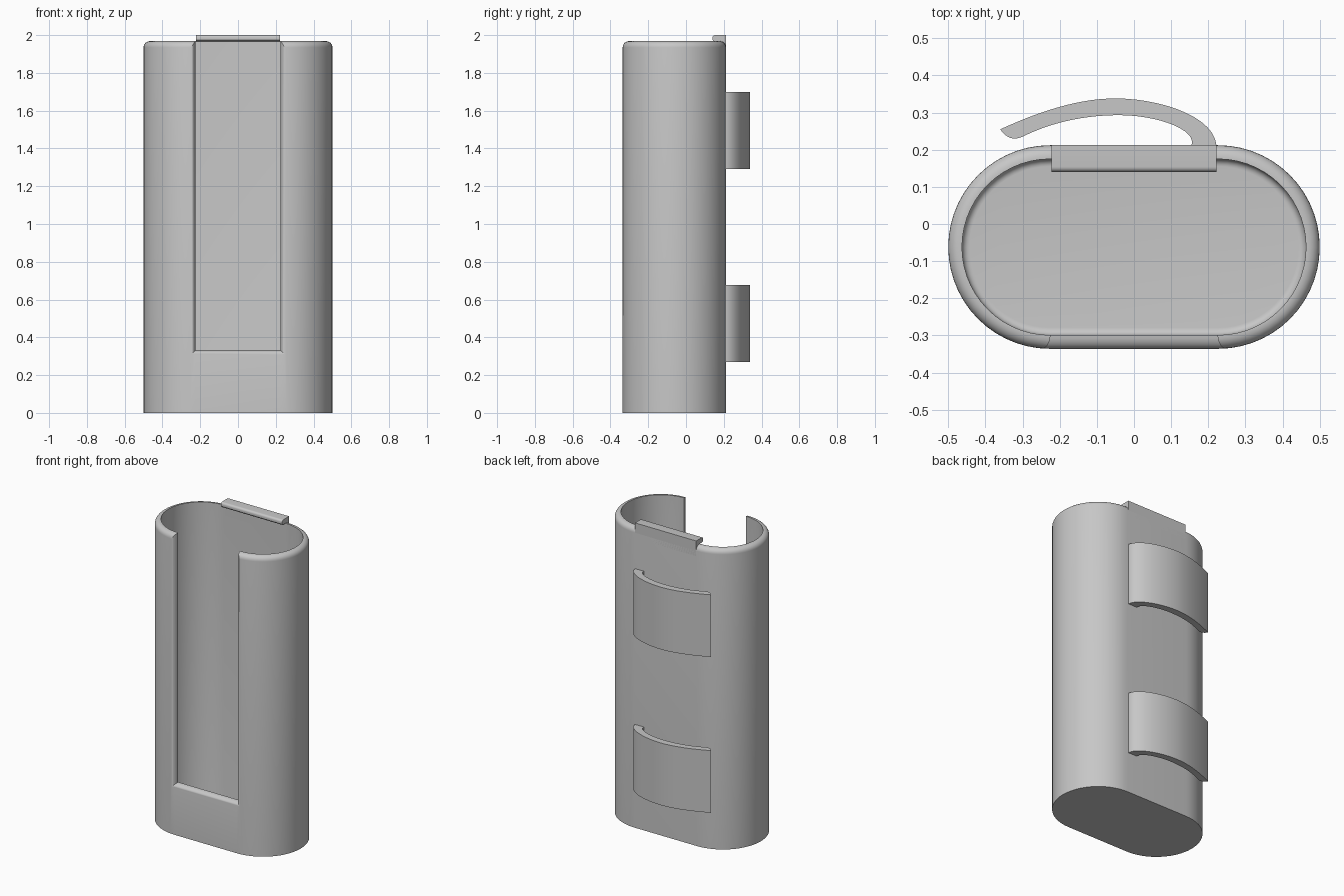
import bpy, bmesh, math
from mathutils import Vector
from mathutils.geometry import interpolate_bezier

if "Cube" in bpy.data.objects:
    bpy.data.objects.remove(bpy.data.objects["Cube"], do_unlink=True)

grey = bpy.data.materials.new("plain grey")
grey.use_nodes = True
colour = (0.57, 0.57, 0.57, 1)
grey.diffuse_color = colour
grey.node_tree.nodes["Principled BSDF"].inputs["Base Color"].default_value = colour

CX, CY, R = 0.226, -0.062, 0.274     # half straight length, body centre, end radius
WALL, TOP, FILLET = 0.037, 1.968, 0.033
BACK, FRONT = CY + R, CY - R


def loft(name, rings):
    """Closed solid skinned through rings of equal point count."""
    bm = bmesh.new()
    loops = [[bm.verts.new(p) for p in ring] for ring in rings]
    n = len(loops[0])
    for a, b in zip(loops, loops[1:]):
        for i in range(n):
            j = (i + 1) % n
            bm.faces.new((a[i], a[j], b[j], b[i]))
    bm.faces.new(loops[0])
    bm.faces.new(loops[-1])
    bmesh.ops.recalc_face_normals(bm, faces=bm.faces)
    mesh = bpy.data.meshes.new(name)
    bm.to_mesh(mesh)
    bm.free()
    mesh.materials.append(grey)
    ob = bpy.data.objects.new(name, mesh)
    bpy.context.collection.objects.link(ob)
    return ob


def activate(ob):
    bpy.ops.object.select_all(action="DESELECT")
    ob.select_set(True)
    bpy.context.view_layer.objects.active = ob


def smooth(ob):
    activate(ob)
    bpy.ops.object.shade_smooth_by_angle(angle=math.radians(32))


def stadium(r, z, seg=28):
    pts = []
    for side in (1, -1):
        for i in range(seg + 1):
            a = -math.pi / 2 + math.pi * i / seg
            pts.append((side * (CX + r * math.cos(a)), CY + side * r * math.sin(a), z))
    return pts


# Hollow body: outer wall, rounded rim, inner wall, floor with a small fillet
steps = [i * math.pi / 12 for i in range(7)]
rings = [stadium(R, 0)]
rings += [stadium(R - FILLET * (1 - math.cos(a)), TOP - FILLET * (1 - math.sin(a))) for a in steps]
rings.append(stadium(R - WALL, TOP))
rings += [stadium(R - WALL - 0.02 * (1 - math.cos(a)), 0.057 - 0.02 * math.sin(a)) for a in steps]
body = loft("body", rings)

# Front slot cutter, flared outward so the slot edges come out rounded
def slot_ring(y, flare):
    w, low = 0.225 + flare, 0.332 - flare
    return [(-w, y, low), (w, y, low), (w, y, 2.2), (-w, y, 2.2)]

sections = [slot_ring(CY, 0)]
sections += [slot_ring(FRONT + WALL * (1 - math.sin(a)), 0.025 * (1 - math.cos(a))) for a in steps]
sections.append(slot_ring(FRONT - 0.05, 0.025))
cutter = loft("slot_cutter", sections)
cutter.hide_render = True
cut = body.modifiers.new("slot", "BOOLEAN")
cut.operation, cut.solver, cut.object = "DIFFERENCE", "EXACT", cutter
activate(body)
bpy.ops.object.modifier_apply(modifier=cut.name)
bpy.data.objects.remove(cutter, do_unlink=True)
smooth(body)

# Lip at the top of the back wall, overhanging the opening
lip = [(BACK, 1.9), (BACK, 2.0)]
lip += [(0.154 - 0.014 * math.sin(a), 1.986 + 0.014 * math.cos(a)) for a in steps]
lip += [(0.14, 1.975), (0.146, 1.968), (BACK - WALL, 1.966), (BACK - WALL, 1.9)]
smooth(loft("top_lip", [[(x, y, z) for y, z in lip] for x in (-0.222, 0.222)]))

# Two curved belt clips on the back
def bezier(*pts):
    return [tuple(p)[:2] for p in interpolate_bezier(*[Vector((x, y, 0)) for x, y in pts], 14)]

clip = [(0.222, 0.2)]
clip += bezier((0.222, BACK), (0.215, 0.29), (0.07, 0.338), (-0.05, 0.338))
clip += bezier((-0.05, 0.338), (-0.14, 0.338), (-0.24, 0.31), (-0.36, 0.255))[1:]
clip += bezier((-0.36, 0.255), (-0.345, 0.232), (-0.325, 0.224), (-0.30, 0.235))[1:]
clip += bezier((-0.30, 0.235), (-0.22, 0.275), (-0.13, 0.293), (-0.04, 0.293))[1:]
clip += bezier((-0.04, 0.293), (0.06, 0.293), (0.17, 0.255), (0.155, BACK))[1:]
clip.append((0.155, 0.2))
for name, low in (("lower_clip", 0.27), ("upper_clip", 1.292)):
    smooth(loft(name, [[(x, y, z) for x, y in clip] for z in (low, low + 0.408)]))
